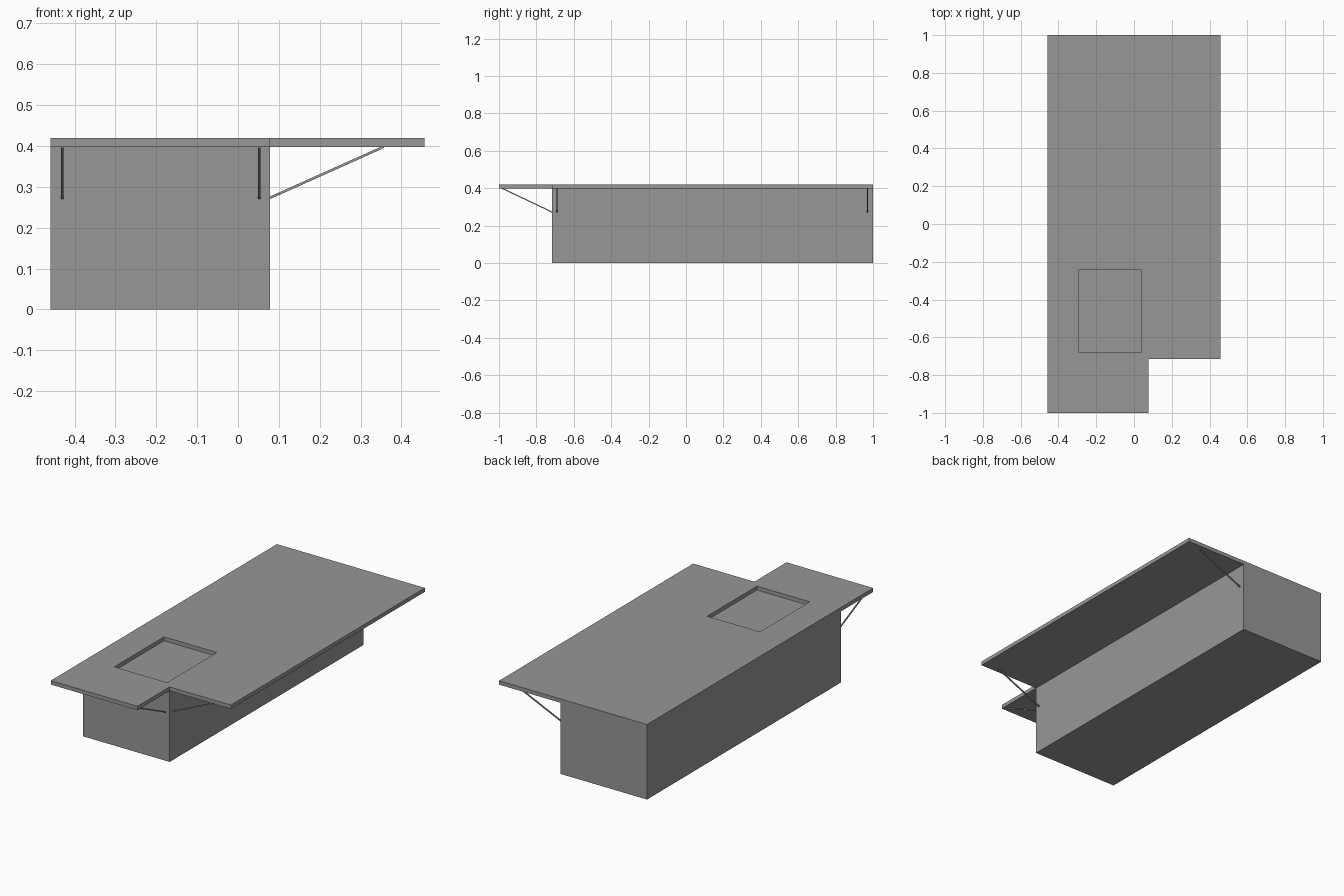
import bpy, bmesh
from mathutils import Vector

cube = bpy.data.objects.get("Cube")
if cube:
    bpy.data.objects.remove(cube, do_unlink=True)

grey = bpy.data.materials.new("plain_grey")
grey.use_nodes = True
colour = (0.31, 0.31, 0.31, 1)
grey.diffuse_color = colour
grey.node_tree.nodes["Principled BSDF"].inputs["Base Color"].default_value = colour

LEFT, RIGHT, EDGE = -0.459, 0.078, 0.457      # wall, wall, overhang
FRONT, BACK, LIP = -0.716, 1.0, -1.0          # wall, wall, overhang
UNDER, TOP = 0.398, 0.42                      # counter slab heights
STRUT_FOOT, STRUT_SIZE = 0.273, 0.006


def finish(name, bm):
    bmesh.ops.recalc_face_normals(bm, faces=bm.faces)
    mesh = bpy.data.meshes.new(name)
    bm.to_mesh(mesh)
    bm.free()
    mesh.materials.append(grey)
    obj = bpy.data.objects.new(name, mesh)
    bpy.context.collection.objects.link(obj)
    return obj


def box(name, low, high):
    low, high = Vector(low), Vector(high)
    bm = bmesh.new()
    bmesh.ops.create_cube(bm, size=1)
    bmesh.ops.scale(bm, vec=high - low, verts=bm.verts)
    bmesh.ops.translate(bm, vec=(low + high) / 2, verts=bm.verts)
    return finish(name, bm)


def strut(name, start, end):
    start, end = Vector(start), Vector(end)
    span = end - start
    obj = box(name, (-STRUT_SIZE / 2, -STRUT_SIZE / 2, 0),
              (STRUT_SIZE / 2, STRUT_SIZE / 2, span.length))
    obj.location = start
    obj.rotation_euler = span.to_track_quat('Z', 'Y').to_euler()


# Counter base
box("counter_base", (LEFT, FRONT, 0), (RIGHT, BACK, UNDER))

# L-shaped countertop with a rectangular sink opening
xs = (LEFT, -0.29, 0.037, RIGHT, EDGE)
ys = (LIP, FRONT, -0.68, -0.24, BACK)
bm = bmesh.new()
grid = [[bm.verts.new((x, y, UNDER)) for y in ys] for x in xs]
for i in range(len(xs) - 1):
    for j in range(len(ys) - 1):
        notch = i == 3 and j == 0
        sink = i == 1 and j == 2
        if not (notch or sink):
            bm.faces.new((grid[i][j], grid[i + 1][j],
                          grid[i + 1][j + 1], grid[i][j + 1]))
loose = [v for v in bm.verts if not v.link_faces]
bmesh.ops.delete(bm, geom=loose, context='VERTS')
lower = bm.faces[:]
raised = bmesh.ops.extrude_face_region(bm, geom=lower, use_keep_orig=True)
bmesh.ops.translate(bm, vec=(0, 0, TOP - UNDER),
                    verts=[g for g in raised["geom"] if isinstance(g, bmesh.types.BMVert)])
finish("countertop", bm)

# Diagonal struts under the front overhang
for side, x in (("right", -0.43), ("left", 0.052)):
    strut("front_strut_" + side, (x, FRONT, STRUT_FOOT), (x, -0.98, UNDER))

# Diagonal struts under the side overhang
for end, y in (("front", -0.69), ("back", 0.97)):
    strut("side_strut_" + end, (RIGHT, y, STRUT_FOOT), (0.357, y, UNDER))
